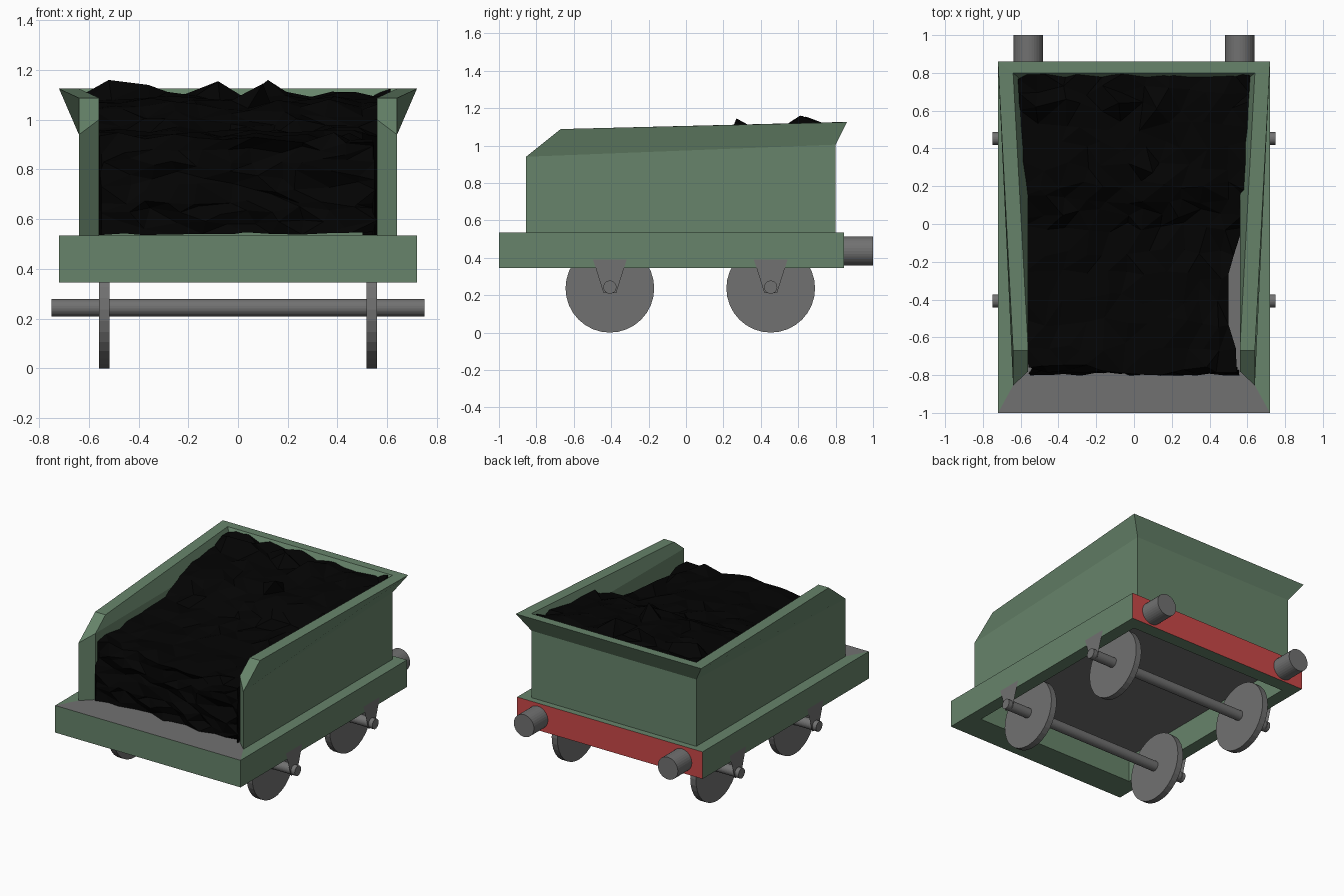
import bpy, bmesh, math, random
from mathutils import Matrix, Vector

if "Cube" in bpy.data.objects:
    bpy.data.objects.remove(bpy.data.objects["Cube"])

random.seed(7)


def material(name, rgb):
    m = bpy.data.materials.new(name)
    m.diffuse_color = (*rgb, 1)
    m.use_nodes = True
    m.node_tree.nodes["Principled BSDF"].inputs["Base Color"].default_value = m.diffuse_color
    return m


GREEN = material("green paint", (0.135, 0.23, 0.145))
GREY = material("grey metal", (0.165, 0.165, 0.165))
RED = material("red paint", (0.6, 0.065, 0.065))
BLACK = material("black coal", (0.001, 0.001, 0.001))


def finish(bm, name, mats, fix_normals=True):
    if fix_normals:
        bmesh.ops.recalc_face_normals(bm, faces=bm.faces[:])
    me = bpy.data.meshes.new(name)
    bm.to_mesh(me)
    bm.free()
    for m in mats:
        me.materials.append(m)
    ob = bpy.data.objects.new(name, me)
    bpy.context.collection.objects.link(ob)
    return ob


def bridge(bm, rings, closed_ring=True):
    """Join consecutive vertex rings with quads."""
    for a, b in zip(rings, rings[1:]):
        n = len(a)
        for i in range(n if closed_ring else n - 1):
            j = (i + 1) % n
            bm.faces.new((a[i], a[j], b[j], b[i]))


def cylinder(name, radius, length, loc, axis, sides=32):
    bm = bmesh.new()
    turn = Matrix.Rotation(math.pi / 2, 4, 'Y' if axis == 'X' else 'X')
    bmesh.ops.create_cone(bm, cap_ends=True, segments=sides, radius1=radius,
                          radius2=radius, depth=length,
                          matrix=Matrix.Translation(loc) @ turn)
    return finish(bm, name, [GREY])


# Underframe: deck, outer skirt, bottom rim and hollow underside
bm = bmesh.new()


def rect(x, y0, y1, z):
    return [bm.verts.new(p) for p in
            ((-x, y0, z), (x, y0, z), (x, y1, z), (-x, y1, z))]


rings = [rect(0.64, -0.855, 0.80, 0.535), rect(0.72, -1.0, 0.845, 0.535),
         rect(0.72, -1.0, 0.845, 0.345), rect(0.63, -0.80, 0.75, 0.345),
         rect(0.63, -0.80, 0.75, 0.53)]
bridge(bm, rings)
bm.faces.new(rings[0]).material_index = 1
bm.faces.new(rings[-1]).material_index = 1
for f in bm.faces:
    c = f.calc_center_median()
    if c.y < -0.9 and c.z > 0.53:
        f.material_index = 1          # front footplate
    if c.y > 0.84 and c.z < 0.5:
        f.material_index = 2          # buffer beam
finish(bm, "underframe", [GREEN, GREY, RED])

# Coal bunker walls: one section swept round three sides, flaring to the back
front = [(0.64, -0.855, 0.535), (0.64, -0.855, 0.94), (0.64, -0.67, 1.088),
         (0.56, -0.67, 1.088), (0.56, -0.78, 1.0), (0.56, -0.78, 0.535)]
back = [(0.64, 0.80, 0.535), (0.64, 0.80, 1.005), (0.72, 0.86, 1.125),
        (0.64, 0.80, 1.125), (0.56, 0.73, 1.005), (0.56, 0.73, 0.535)]
bm = bmesh.new()
rings = [[bm.verts.new((s * x, y, z)) for x, y, z in sec]
         for s, sec in ((1, front), (1, back), (-1, back), (-1, front))]
bridge(bm, rings[:3])
bridge(bm, [rings[3], rings[2]])      # front to back, so both sides match
for r in (rings[0], rings[3]):
    bm.faces.new((r[0], r[1], r[4], r[5]))
    bm.faces.new((r[1], r[2], r[3], r[4]))
finish(bm, "bunker_walls", [GREEN])

# Coal heap: jittered sheet following a profile of (y, z)
profile = [(-0.78, 0.535), (-0.775, 0.93), (-0.02, 0.955), (0.20, 1.065),
           (0.62, 1.10), (0.79, 1.105)]
steps = [8, 6, 3, 4, 2]
path = []
for (p, q), n in zip(zip(profile, profile[1:]), steps):
    path += [Vector(p).lerp(Vector(q), i / n) for i in range(n)]
path.append(Vector(profile[-1]))
bm = bmesh.new()
cols = 11
rows = []
for k, p in enumerate(path):
    y, z = p
    half = 0.56 if k <= 8 else 0.575 + 0.05 * max(0, y)
    row = []
    for i in range(cols + 1):
        x = half * (2 * i / cols - 1)
        if i == cols and k > 8:       # heap falls short of the wall here
            x -= 0.075 * max(0, min(1, (y + 0.77) / 0.25, (-0.02 - y) / 0.2))
        edge = i in (0, cols)
        jx = 0 if edge else random.uniform(-0.03, 0.03)
        if edge and k <= 8:           # ragged against the end posts
            jx = random.uniform(0, 0.02) * (1 if i == 0 else -1)
        jy = random.uniform(-0.025, 0.03)
        jz = random.uniform(-0.025, 0.02)
        if k == 0:
            jz = random.uniform(0, 0.015)
        row.append(bm.verts.new((x + jx, y + jy, z + jz)))
    # skirts down to the floor at both sides
    ends = [bm.verts.new((row[e].co.x, row[e].co.y, 0.536)) for e in (0, -1)]
    rows.append([ends[0]] + row + [ends[1]])
# A few lumps standing above the rim
for x, y, z in ((-0.52, 0.62, 1.16), (-0.08, 0.64, 1.155), (0.12, 0.61, 1.16),
                (-0.36, 0.66, 1.14), (0.10, 0.27, 1.145)):
    v = min((v for r in rows for v in r[1:-1]),
            key=lambda v: (v.co.x - x) ** 2 + (v.co.y - y) ** 2)
    v.co = (x, y, z)
bridge(bm, rows, closed_ring=False)
bmesh.ops.triangulate(bm, faces=bm.faces[:])
bm.normal_update()
if sum(f.normal.z for f in bm.faces) < 0:
    bmesh.ops.reverse_faces(bm, faces=bm.faces[:])
finish(bm, "coal_heap", [BLACK], fix_normals=False)

# Wheelsets: axle, two wheels and two flat axle guards each
for label, y in (("front", -0.407), ("back", 0.453)):
    cylinder(label + "_axle", 0.035, 1.50, (0, y, 0.243), 'X')
    for side, s in (("left", -1), ("right", 1)):
        cylinder(f"{label}_{side}_wheel", 0.237, 0.044,
                 (s * 0.538, y, 0.237), 'X')
        bm = bmesh.new()
        plate = [bm.verts.new((s * 0.7205, y + s * dy, z)) for dy, z in
                 ((0.09, 0.39), (-0.09, 0.39), (-0.034, 0.212), (0.034, 0.212))]
        bm.faces.new(plate)
        finish(bm, f"{label}_{side}_axle_guard", [GREY], fix_normals=False)

# Buffers
for side, s in (("left", -1), ("right", 1)):
    cylinder(side + "_buffer", 0.078, 0.16, (s * 0.559, 0.92, 0.436), 'Y')
